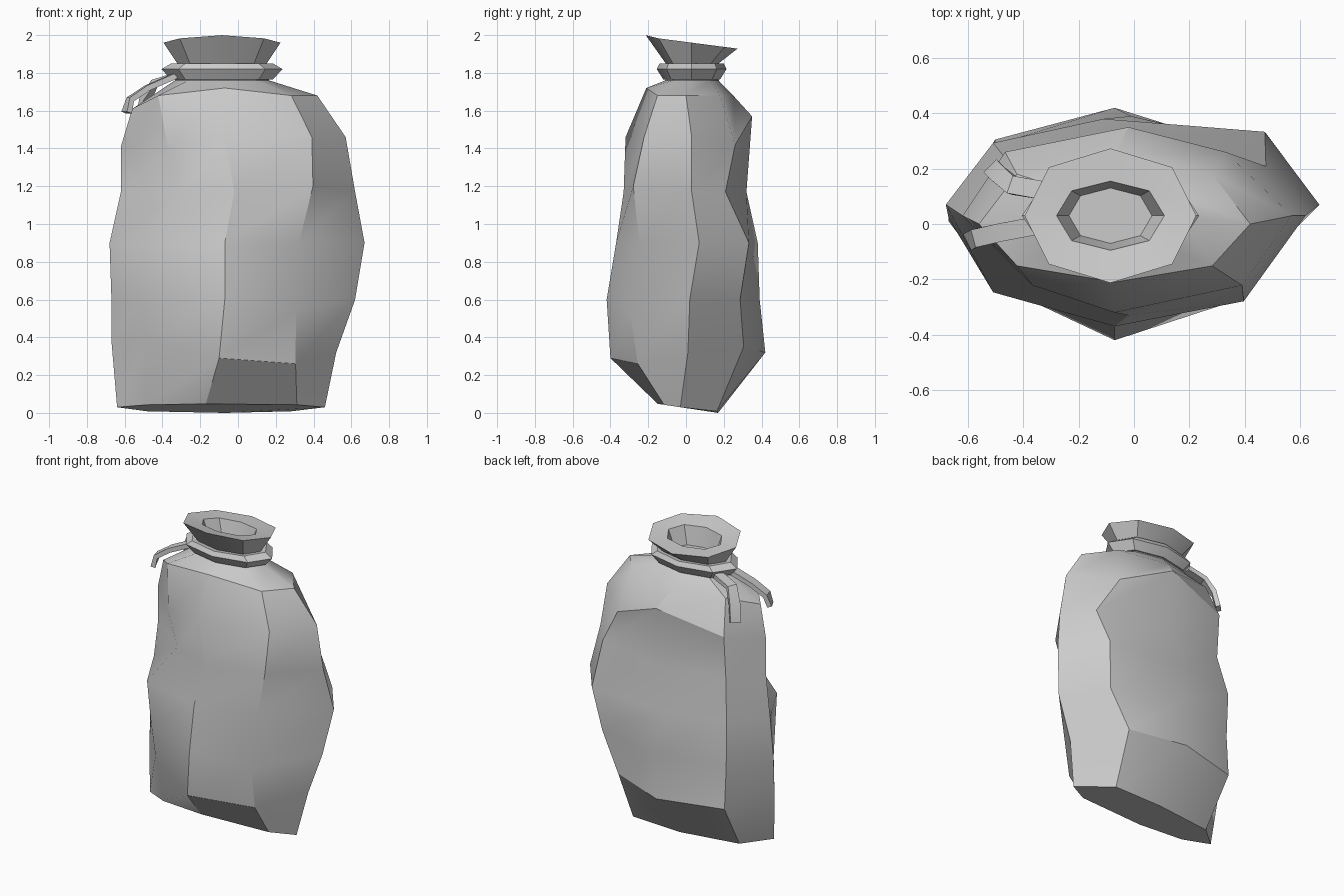
import bpy
import bmesh
from math import radians
from mathutils import Vector

default_cube = bpy.data.objects.get("Cube")
if default_cube:
    bpy.data.objects.remove(default_cube, do_unlink=True)

# One plain grey cloth colour
cloth = bpy.data.materials.new("grey cloth")
cloth.use_nodes = True
cloth.diffuse_color = (0.6, 0.6, 0.6, 1)
cloth.node_tree.nodes["Principled BSDF"].inputs["Base Color"].default_value = cloth.diffuse_color

# The eight vertical seams of the sack, counter-clockwise from the front
SEAMS = ["front", "front_right", "right", "back_right",
         "back", "back_left", "left", "front_left"]
DIAGONAL = 0.72


def octagon(height, left, right, front, back, side, middle=-0.07, tilt=0.0):
    """Return an eight-cornered ring as a dictionary from seam to corner."""
    ring = {}
    for seam in SEAMS:
        x, y = middle, side
        reach = DIAGONAL if "_" in seam else 1.0
        if "right" in seam:
            x += (right - middle) * reach
        if "left" in seam:
            x += (left - middle) * reach
        if "front" in seam:
            y += (front - side) * reach
        if "back" in seam:
            y += (back - side) * reach
        ring[seam] = Vector((x, y, height + tilt * (y - side)))
    return ring


def loft(name, rings, cap_start=True, cap_end=True, closed=False):
    """Skin a list of rings (lists of points) into one object."""
    bm = bmesh.new()
    loops = [[bm.verts.new(point) for point in ring] for ring in rings]
    pairs = list(zip(loops, loops[1:]))
    if closed:
        pairs.append((loops[-1], loops[0]))
    for lower, upper in pairs:
        count = len(lower)
        for i in range(count):
            j = (i + 1) % count
            bm.faces.new((lower[i], lower[j], upper[j], upper[i]))
    if cap_start and not closed:
        bm.faces.new(list(reversed(loops[0])))
    if cap_end and not closed:
        bm.faces.new(loops[-1])
    bmesh.ops.recalc_face_normals(bm, faces=bm.faces)
    mesh = bpy.data.meshes.new(name)
    bm.to_mesh(mesh)
    bm.free()
    mesh.materials.append(cloth)
    part = bpy.data.objects.new(name, mesh)
    bpy.context.scene.collection.objects.link(part)
    bpy.ops.object.select_all(action="DESELECT")
    part.select_set(True)
    bpy.context.view_layer.objects.active = part
    bpy.ops.object.shade_smooth_by_angle(angle=radians(30))
    return part


# Sack body: base, five belly rings, shoulder
body = {
    "base": octagon(0.03, -0.64, 0.46, -0.15, 0.17, -0.03, tilt=-0.15),
    "low": octagon(0.32, -0.67, 0.52, -0.4, 0.42, 0.01),
    "belly": octagon(0.6, -0.67, 0.62, -0.42, 0.39, 0.02),
    "waist": octagon(0.9, -0.68, 0.67, -0.37, 0.38, 0.07),
    "chest": octagon(1.17, -0.62, 0.62, -0.33, 0.32, 0.03),
    "upper": octagon(1.46, -0.62, 0.57, -0.32, 0.35, 0.03),
    "shoulder": octagon(1.68, -0.56, 0.42, -0.21, 0.25, 0.0),
}

# Sagging folds that pull single corners off the regular rings
folds = [
    ("base", "front", (-0.1, 0, 0)),
    ("base", "back_right", (-0.03, 0.05, 0)),
    ("low", "front", (-0.03, 0, -0.03)),
    ("low", "front_right", (-0.05, 0.03, -0.06)),
    ("low", "front_left", (0.02, 0.09, 0.06)),
    ("low", "left", (0, 0, 0.06)),
    ("low", "back_right", (-0.06, 0, 0.03)),
    ("belly", "front_right", (-0.12, 0, -0.06)),
    ("belly", "front_left", (0, 0.08, 0.02)),
    ("belly", "back", (0.06, 0, 0)),
    ("waist", "front_right", (-0.14, 0, 0)),
    ("waist", "back_right", (0.01, 0.04, 0)),
    ("waist", "back", (-0.04, 0, 0)),
    ("chest", "front_left", (0.16, 0.02, 0)),
    ("chest", "front_right", (-0.03, -0.05, 0.03)),
    ("chest", "front", (0.05, 0, 0)),
    ("chest", "back", (0.06, 0, 0)),
    ("chest", "back_right", (0.05, -0.03, 0)),
    ("upper", "front_left", (0.1, 0, -0.08)),
    ("upper", "left", (0, 0, -0.05)),
    ("upper", "back", (0.05, 0, 0.11)),
    ("upper", "back_right", (-0.06, 0, -0.04)),
    ("shoulder", "front", (0, 0, 0.04)),
    ("shoulder", "left", (0, 0, -0.07)),
]
for ring_name, seam, offset in folds:
    body[ring_name][seam] += Vector(offset)


# Neck, flared mouth and the hollow inside it
def neck_ring(height, width, depth, tilt=0.0):
    return octagon(height, -0.085 - width, -0.085 + width,
                   0.03 - depth, 0.03 + depth, 0.03, -0.085, tilt)


mouth = [
    neck_ring(1.76, 0.25, 0.14),
    neck_ring(1.84, 0.23, 0.13),
    neck_ring(1.96, 0.31, 0.243, -0.13),
    neck_ring(1.95, 0.195, 0.125, -0.13),
    neck_ring(1.84, 0.15, 0.1),
]
mouth[2]["front"].z += 0.008
loft("sack", [list(ring.values()) for ring in list(body.values()) + mouth])

# Cord tied around the neck
cord = [
    neck_ring(1.765, 0.27, 0.15),
    neck_ring(1.82, 0.32, 0.185),
    neck_ring(1.85, 0.27, 0.17),
    neck_ring(1.84, 0.2, 0.1),
    neck_ring(1.77, 0.2, 0.1),
]
loft("neck_cord", [list(ring.values()) for ring in cord], closed=True)


# Loose cord ends: flat strips with a rectangular section
def strip(name, path, width=0.033, thickness=0.015):
    points = [Vector(p) for p in path]
    rings = []
    for i, point in enumerate(points):
        along = points[min(i + 1, len(points) - 1)] - points[max(i - 1, 0)]
        across = along.cross(Vector((0, 0, 1))).normalized()
        normal = across.cross(along).normalized()
        across *= width
        normal *= thickness
        rings.append([point + across + normal, point - across + normal,
                      point - across - normal, point + across - normal])
    return loft(name, rings)


strip("front_cord_end", [(-0.32, 0.0, 1.79), (-0.48, -0.03, 1.72),
                         (-0.57, -0.05, 1.66), (-0.59, -0.06, 1.59)])
strip("back_cord_end", [(-0.32, 0.12, 1.79), (-0.44, 0.14, 1.75),
                        (-0.49, 0.18, 1.66), (-0.51, 0.2, 1.55)])
